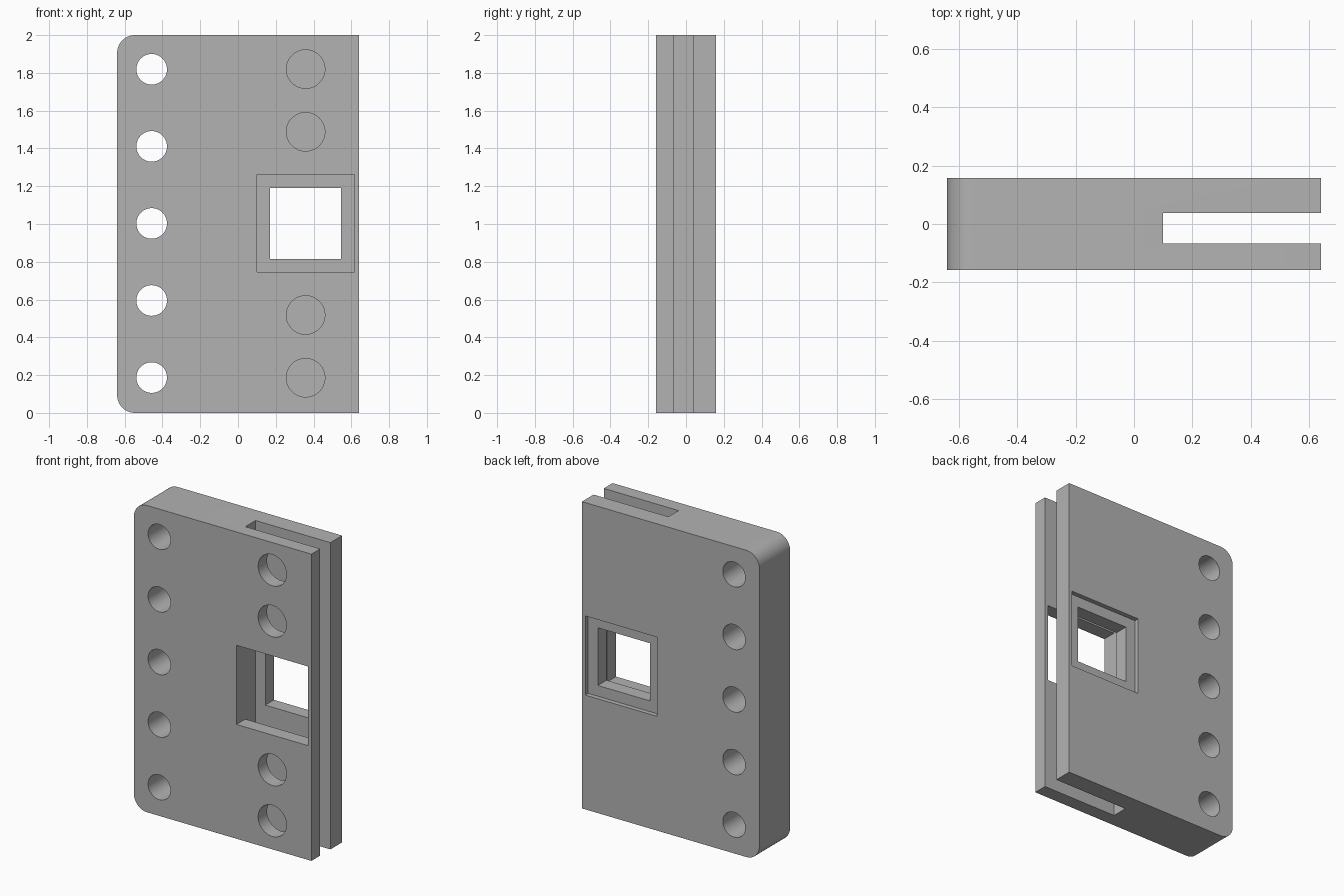
import bpy
import bmesh
import math
from mathutils import Matrix, Vector

default_cube = bpy.data.objects.get("Cube")
if default_cube:
    bpy.data.objects.remove(default_cube, do_unlink=True)

HALF_W, HALF_D, HEIGHT = 0.64, 0.158, 2.0
SLOT_FRONT, SLOT_BACK, SLOT_X = -0.067, 0.038, 0.1
MID_Z = 1.003
OVER = 0.1  # how far cutters reach past the outside

grey = bpy.data.materials.new("plain grey")
grey.use_nodes = True
colour = (0.45, 0.45, 0.45, 1)
grey.diffuse_color = colour
grey.node_tree.nodes["Principled BSDF"].inputs["Base Color"].default_value = colour


def finish(name, bm):
    mesh = bpy.data.meshes.new(name)
    bmesh.ops.recalc_face_normals(bm, faces=bm.faces)
    bm.to_mesh(mesh)
    bm.free()
    mesh.materials.append(grey)
    obj = bpy.data.objects.new(name, mesh)
    bpy.context.collection.objects.link(obj)
    return obj


def box_mesh(low, high):
    low, high = Vector(low), Vector(high)
    bm = bmesh.new()
    place = Matrix.Translation((low + high) / 2) @ Matrix.Diagonal((*(high - low), 1))
    bmesh.ops.create_cube(bm, size=1, matrix=place)
    return bm


def square_cutter(name, x, half, y0, y1):
    return finish(name, box_mesh((x - half, y0, MID_Z - half), (x + half, y1, MID_Z + half)))


def round_cutter(name, x, z, radius, y0, y1):
    bm = bmesh.new()
    place = Matrix.Translation((x, (y0 + y1) / 2, z)) @ Matrix.Rotation(math.pi / 2, 4, "X")
    bmesh.ops.create_cone(bm, cap_ends=True, segments=64, radius1=radius,
                          radius2=radius, depth=y1 - y0, matrix=place)
    return finish(name, bm)


# Block with two rounded corners on the closed side
bm = box_mesh((-HALF_W, -HALF_D, 0), (HALF_W, HALF_D, HEIGHT))
corners = [e for e in bm.edges
           if all(v.co.x < 0 for v in e.verts)
           and abs(e.verts[0].co.y - e.verts[1].co.y) > HALF_D]
bmesh.ops.bevel(bm, geom=corners, offset=0.095, segments=12, profile=0.5, affect="EDGES")
body = finish("slotted_block", bm)

front, back = -HALF_D - OVER, HALF_D + OVER
slot_mid = (SLOT_FRONT + SLOT_BACK) / 2

# Slot open at the top, bottom and side
cutters = [finish("slot_cutter", box_mesh((SLOT_X, SLOT_FRONT, -OVER),
                                          (HALF_W + OVER, SLOT_BACK, HEIGHT + OVER)))]

# Front window, smaller rear window and its shallow rear recess
cutters += [
    square_cutter("front_window_cutter", 0.358, 0.258, front, slot_mid),
    square_cutter("rear_window_cutter", 0.358, 0.188, slot_mid, back),
    square_cutter("rear_recess_cutter", 0.358, 0.258, HALF_D - 0.03, back),
]

# Row of through holes along the closed side
for i in range(-2, 3):
    cutters.append(round_cutter("through_hole_cutter", -0.457, MID_Z + i * 0.408,
                                0.081, front, back))

# Larger holes through the front plate only
for dz in (-0.817, -0.485, 0.485, 0.817):
    cutters.append(round_cutter("front_hole_cutter", 0.358, MID_Z + dz,
                                0.102, front, slot_mid))

bpy.context.view_layer.objects.active = body
body.select_set(True)
for cutter in cutters:
    cut = body.modifiers.new(cutter.name, "BOOLEAN")
    cut.operation = "DIFFERENCE"
    cut.solver = "EXACT"
    cut.object = cutter
    bpy.ops.object.modifier_apply(modifier=cut.name)
    bpy.data.objects.remove(cutter, do_unlink=True)

bpy.ops.object.shade_smooth_by_angle(angle=math.radians(30))
